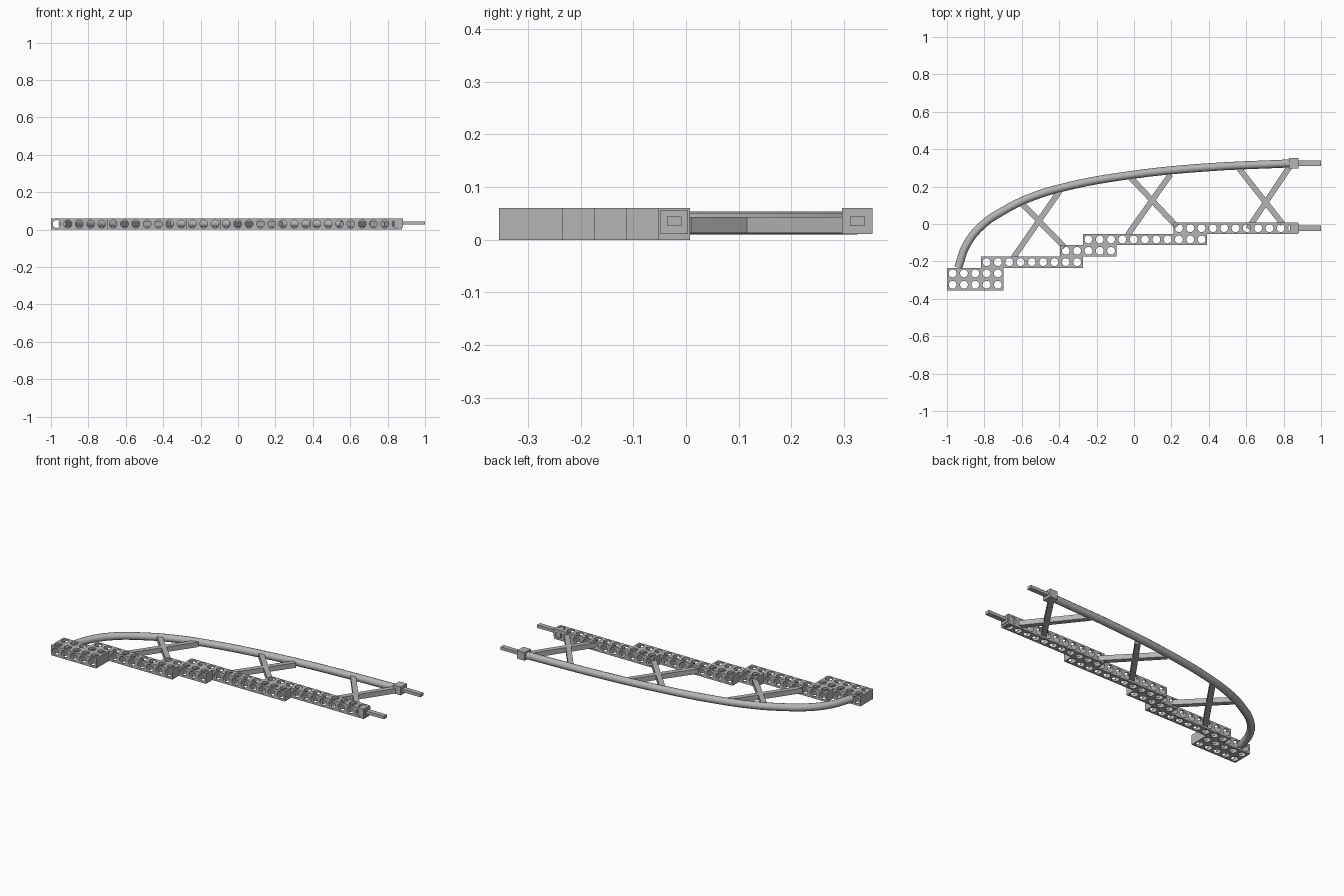
import bpy
import math
from mathutils import Vector

cube = bpy.data.objects.get("Cube")
if cube:
    bpy.data.objects.remove(cube, do_unlink=True)

PITCH = 0.0605      # spacing of the holes
HOLE = 0.021        # hole radius
TUBE_Z = 0.032

grey = bpy.data.materials.new("light grey")
grey.use_nodes = True
colour = (0.46, 0.46, 0.46, 1)
grey.diffuse_color = colour
grey.node_tree.nodes["Principled BSDF"].inputs["Base Color"].default_value = colour


def box(name, centre, size, angle=0):
    bpy.ops.mesh.primitive_cube_add(size=1, location=centre, rotation=(0, 0, angle))
    ob = bpy.context.object
    ob.name = name
    ob.scale = size
    bpy.ops.object.transform_apply(location=False, rotation=False, scale=True)
    ob.data.materials.append(grey)
    return ob


def cutter_row(name, points, rotation):
    """One hidden object holding a row of parallel cylinders."""
    parts = []
    for p in points:
        bpy.ops.mesh.primitive_cylinder_add(vertices=20, radius=HOLE, depth=0.5,
                                            location=p, rotation=rotation)
        parts.append(bpy.context.object)
    for ob in parts:
        ob.select_set(True)
    bpy.ops.object.join()
    ob = bpy.context.object
    ob.name = name
    ob.hide_render = True
    return ob


def drilled_beam(name, start, row, count, rows=1):
    """Beam on the hole grid, drilled vertically and front to back."""
    x0, y0 = -1 + start * PITCH, -0.355 + row * PITCH
    size = (count * PITCH, rows * PITCH, 0.06)
    ob = box(name, (x0 + size[0] / 2, y0 + size[1] / 2, 0.03), size)
    xs = [x0 + (i + 0.5) * PITCH for i in range(count)]
    down = [(x, y0 + (r + 0.5) * PITCH, 0.03) for x in xs for r in range(rows)]
    through = [(x, y0 + size[1] / 2, 0.03) for x in xs]
    cutters = [cutter_row(name + "_vertical_cutter", down, (0, 0, 0)),
               cutter_row(name + "_cross_cutter", through, (math.pi / 2, 0, 0))]
    bpy.ops.object.select_all(action='DESELECT')
    bpy.context.view_layer.objects.active = ob
    ob.select_set(True)
    for cutter in cutters:
        mod = ob.modifiers.new("holes", 'BOOLEAN')
        mod.operation = 'DIFFERENCE'
        mod.solver = 'EXACT'
        mod.object = cutter
        bpy.ops.object.modifier_apply(modifier=mod.name)
    for cutter in cutters:
        bpy.data.objects.remove(cutter, do_unlink=True)
    bpy.ops.object.shade_smooth_by_angle(angle=math.radians(30))


def brace(name, a, b):
    a, b = Vector(a), Vector(b)
    d, mid = b - a, (a + b) / 2
    box(name, (mid.x, mid.y, 0.028), (d.length, 0.03, 0.03), math.atan2(d.y, d.x))


# Stepped row of drilled beams
drilled_beam("base_block", 0, 0, 5, rows=2)
drilled_beam("lower_beam", 3, 2, 9)
drilled_beam("step_beam", 10, 3, 5)
drilled_beam("middle_beam", 12, 4, 11)
drilled_beam("upper_beam", 20, 5, 11)

# Curved tube
path = [(-0.94, -0.234), (-0.895, -0.11), (-0.81, -0.005), (-0.7, 0.07),
        (-0.55, 0.143), (-0.33, 0.207), (-0.03, 0.26), (0.35, 0.3), (0.86, 0.325)]
curve = bpy.data.curves.new("curved_tube", 'CURVE')
curve.dimensions = '3D'
curve.bevel_depth = 0.0215
curve.bevel_resolution = 4
curve.resolution_u = 4
curve.use_fill_caps = True
spline = curve.splines.new('BEZIER')
spline.bezier_points.add(len(path) - 1)
for point, (x, y) in zip(spline.bezier_points, path):
    point.co = (x, y, TUBE_Z)
    point.handle_left_type = point.handle_right_type = 'AUTO'
tube = bpy.data.objects.new("curved_tube", curve)
bpy.context.collection.objects.link(tube)
curve.materials.append(grey)
bpy.ops.object.select_all(action='DESELECT')
bpy.context.view_layer.objects.active = tube
tube.select_set(True)
bpy.ops.object.convert(target='MESH')
bpy.ops.object.shade_smooth_by_angle(angle=math.radians(40))

# Crossed braces between tube and beams
crosses = {
    "rear": [((-0.395, 0.18), (-0.645, -0.18)), ((-0.6, 0.11), (-0.37, -0.125))],
    "centre": [((0.195, 0.265), (-0.035, -0.06)), ((-0.02, 0.25), (0.23, -0.015))],
    "front": [((0.84, 0.318), (0.61, -0.025)), ((0.555, 0.305), (0.795, 0.0))],
}
for place, (rising, falling) in crosses.items():
    brace(place + "_rising_brace", *rising)
    brace(place + "_falling_brace", *falling)

# End connectors with projecting flat pins
box("tube_connector", (0.854, 0.325, 0.0355), (0.05, 0.058, 0.049))
box("tube_pin", (0.935, 0.325, 0.035), (0.13, 0.028, 0.018))
box("beam_connector", (0.858, -0.0225, 0.034), (0.046, 0.051, 0.046))
box("beam_pin", (0.935, -0.0225, 0.035), (0.13, 0.028, 0.018))
